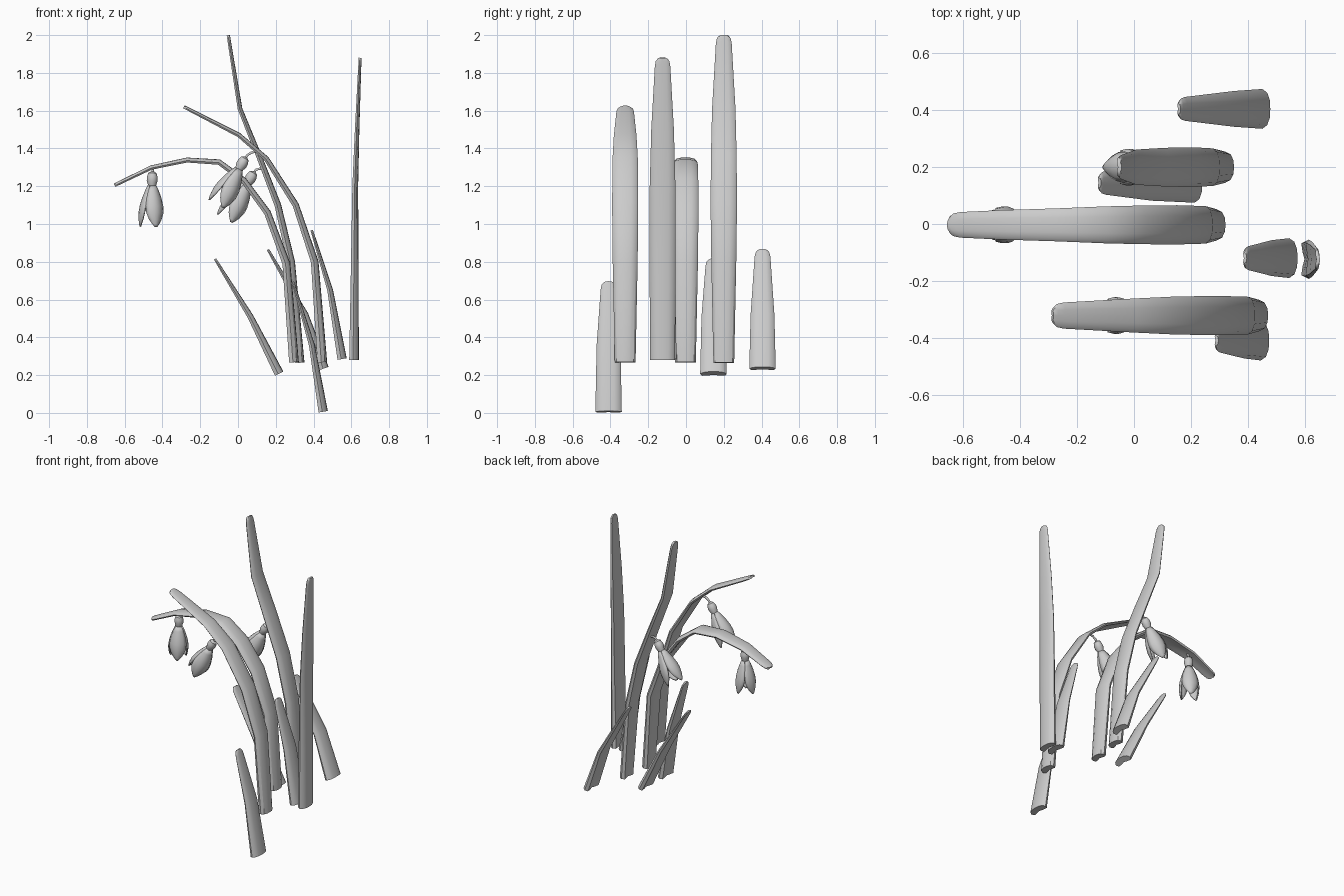
import bpy, math
from mathutils import Vector, Matrix

if "Cube" in bpy.data.objects:
    bpy.data.objects.remove(bpy.data.objects["Cube"])

# leaf cross-section (across, thickness): rounded back, shallow channel inside
SECTION = [(-1, -.15), (-.82, .55), (-.45, .92), (0, 1), (.45, .92), (.82, .55),
           (1, -.15), (.85, -.9), (.4, -.75), (0, -.5), (-.4, -.75), (-.85, -.9)]


def make_object(name, verts, faces, angle=35):
    me = bpy.data.meshes.new(name)
    me.from_pydata(verts, [], faces)
    ob = bpy.data.objects.new(name, me)
    bpy.context.collection.objects.link(ob)
    bpy.ops.object.select_all(action='DESELECT')
    ob.select_set(True)
    bpy.context.view_layer.objects.active = ob
    bpy.ops.object.mode_set(mode='EDIT')
    bpy.ops.mesh.select_all(action='SELECT')
    bpy.ops.mesh.normals_make_consistent(inside=False)
    bpy.ops.object.mode_set(mode='OBJECT')
    bpy.ops.object.shade_smooth_by_angle(angle=math.radians(angle))
    return ob


def bridge(rings, n):
    return [(r * n + i, r * n + (i + 1) % n, (r + 1) * n + (i + 1) % n, (r + 1) * n + i)
            for r in range(rings - 1) for i in range(n)]


def leaf(name, y, path, t0=.027, t1=.009):
    """path: (x, z, half width) from base to tip"""
    pts = [Vector(p) for p in path]
    # extra rings round the tip off
    a, b = pts[-2], pts[-1]
    length = (b.xy - a.xy).length
    w = b.z
    pts.pop()
    for back, k in ((.045, 1), (.018, .88), (.005, .65), (0, .42)):
        p = b.lerp(a, back / length)
        pts.append(Vector((p.x, p.y, w * k)))
    total = len(pts)
    zspan = b.y - a.y
    dist = [0]
    for i in range(1, total):
        dist.append(dist[-1] + (pts[i].xy - pts[i - 1].xy).length)
    verts = []
    for i, p in enumerate(pts):
        d = (pts[min(i + 1, total - 1)].xy - pts[max(i - 1, 0)].xy).normalized()
        nx, nz = d.y, -d.x
        t = t0 + (t1 - t0) * dist[i] / dist[-1]
        for u, v in SECTION:
            # normal points to the outside of the bend (+x, up)
            nxx, nzz = nx * v * t, nz * v * t
            verts.append((p.x + nxx, y + u * p.z, p.y + nzz))
    n = len(SECTION)
    faces = bridge(total, n)
    faces += [tuple(range(n))[::-1], tuple(range((total - 1) * n, total * n))]
    return make_object(name, verts, faces)


# long leaves
leaf("leaf_tallest", .2, [(.325, .265, .055), (.28, .8, .066), (.21, 1.1, .07),
                          (.11, 1.36, .068), (.01, 1.61, .062), (-.052, 2.0, .042)])
leaf("leaf_arching_front", -.322, [(.445, .268, .055), (.405, .8, .066), (.305, 1.1, .069),
                                   (.15, 1.345, .067), (.005, 1.47, .06), (-.287, 1.62, .046)])
leaf("leaf_drooping", -.003, [(.295, .268, .055), (.255, .79, .066), (.155, 1.06, .069),
                              (.03, 1.23, .068), (-.1, 1.327, .065), (-.27, 1.338, .058),
                              (-.46, 1.298, .052), (-.653, 1.205, .045)], .027, .01)
leaf("leaf_upright", -.124, [(.613, .28, .066), (.617, .8, .069), (.62, 1.2, .068),
                             (.63, 1.5, .06), (.646, 1.88, .041)], .027, .008)
# short leaves
leaf("short_leaf_back", .405, [(.455, .235, .07), (.355, .52, .063), (.158, .865, .042)], .026, .007)
leaf("short_leaf_front", -.41, [(.45, .006, .07), (.39, .36, .063), (.29, .695, .042)], .026, .007)
leaf("short_leaf_left", .145, [(.217, .207, .07), (.065, .51, .063), (-.122, .815, .042)], .026, .007)
leaf("short_leaf_right", -.12, [(.55, .285, .07), (.487, .65, .063), (.39, .967, .042)], .026, .007)


def revolve(name, profile, mat, n=12):
    verts = [mat @ Vector((r * math.cos(2 * math.pi * i / n), r * math.sin(2 * math.pi * i / n), z))
             for r, z in profile for i in range(n)]
    k = len(profile)
    faces = bridge(k, n) + [tuple(range(n))[::-1], tuple(range((k - 1) * n, k * n))]
    return make_object(name, verts, faces)


# petal rows: (height below top, distance from axis, half width)
PETAL = [(-.072, .020, .016), (-.10, .032, .030), (-.14, .047, .043), (-.18, .058, .051),
         (-.215, .063, .050), (-.25, .062, .036), (-.275, .059, .018), (-.29, .055, .004)]


def petal(name, ang, mat):
    verts, cols, rows = [], 7, len(PETAL)
    rot = mat @ Matrix.Rotation(ang, 4, 'Z')
    for z, r, w in PETAL:
        for j in range(cols):
            s = 2 * j / (cols - 1) - 1
            x = r - .55 * w * s * s          # cupped across its width
            verts.append(rot @ Vector((x, w * s, z)))
    faces = [(r * cols + j, r * cols + j + 1, (r + 1) * cols + j + 1, (r + 1) * cols + j)
             for r in range(rows - 1) for j in range(cols - 1)]
    ob = make_object(name, verts, faces, 60)
    m = ob.modifiers.new("thickness", 'SOLIDIFY')
    m.thickness = .008
    m.offset = 0


def flower(name, top, direction, stalk):
    d = Vector(direction).normalized()
    tilt = math.atan2(-d.x, -d.z)
    mat = Matrix.Translation(top) @ Matrix.Rotation(tilt, 4, 'Y')
    # green knob above the petals
    revolve(name + "_ovary", [(.010, .002), (.022, -.006), (.028, -.025), (.029, -.045),
                              (.023, -.064), (.020, -.08)], mat)
    # inner cup
    revolve(name + "_cup", [(.015, -.07), (.030, -.11), (.036, -.15), (.037, -.19), (.03, -.205)], mat)
    for i in range(3):
        petal(f"{name}_petal_{i}", math.pi + i * 2 * math.pi / 3, mat)
    # thin stalk
    cu = bpy.data.curves.new(name + "_stalk", 'CURVE')
    cu.dimensions = '3D'
    cu.bevel_depth = .007
    cu.bevel_resolution = 1
    cu.use_fill_caps = True
    sp = cu.splines.new('POLY')
    pts = [Vector((x, top[1], z)) for x, z in stalk] + [Vector(top) + d * .01]
    sp.points.add(len(pts) - 1)
    for p, c in zip(sp.points, pts):
        p.co = (*c, 1)
    bpy.context.collection.objects.link(bpy.data.objects.new(name + "_stalk", cu))


flower("left_flower", (-.453, -.003, 1.275), (-.03, 0, -1), [(-.435, 1.305), (-.45, 1.292)])
flower("front_flower", (.04, -.322, 1.352), (-.5, 0, -.87), [(.10, 1.385), (.07, 1.378), (.05, 1.365)])
flower("back_flower", (.085, .2, 1.275), (-.5, 0, -.87), [(.145, 1.285), (.115, 1.293), (.095, 1.287)])
